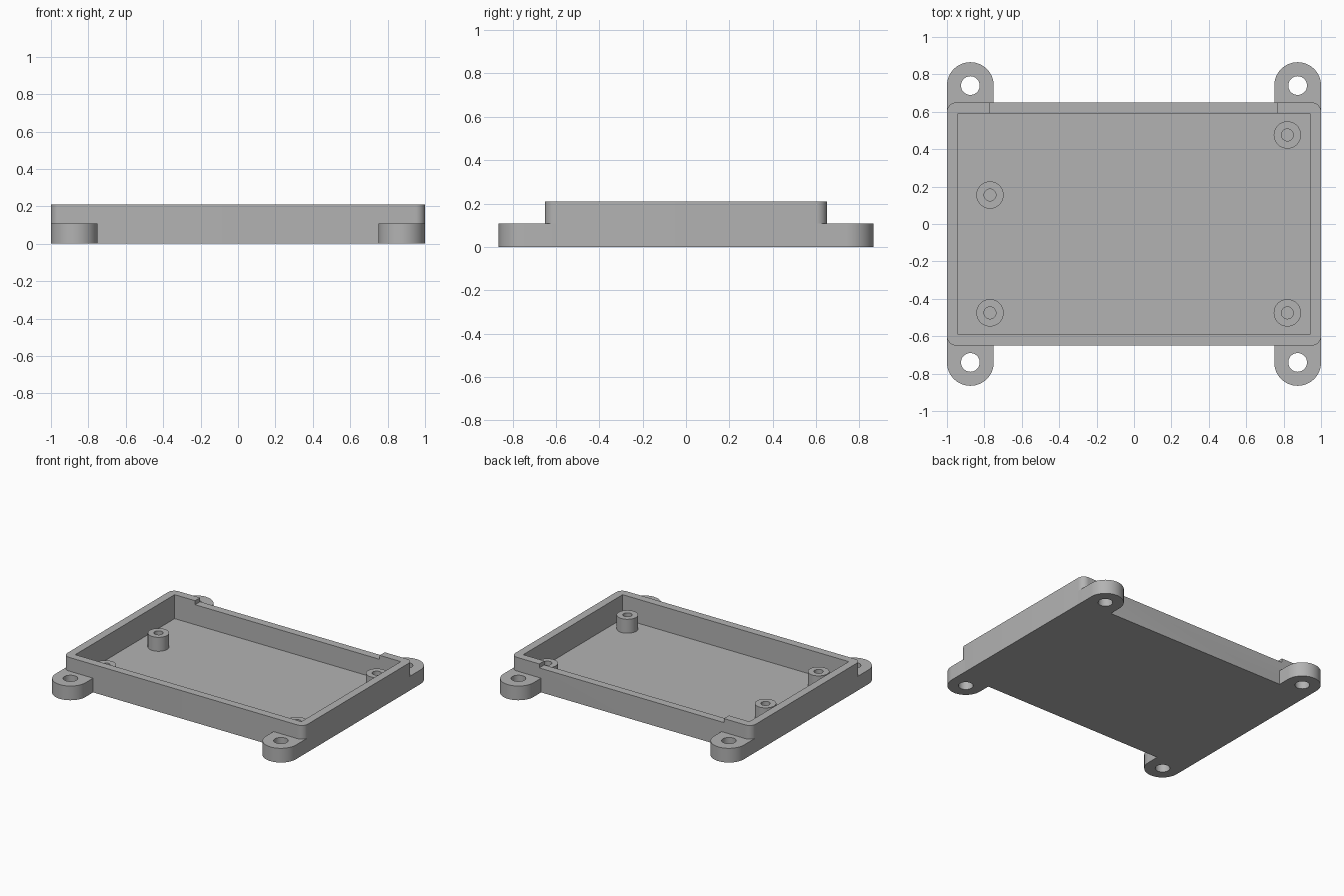
import bpy
import bmesh
from math import cos, sin, pi, radians

if "Cube" in bpy.data.objects:
    bpy.data.objects.remove(bpy.data.objects["Cube"])

grey = bpy.data.materials.new("plain_grey")
grey.use_nodes = True
colour = (0.45, 0.45, 0.45, 1)
grey.diffuse_color = colour
grey.node_tree.nodes["Principled BSDF"].inputs["Base Color"].default_value = colour

HALF_X, HALF_Y, HEIGHT = 1.0, 0.65, 0.21
WALL, FLOOR = 0.06, 0.03
TAB_R, TAB_Y, TAB_TOP = 0.125, 0.74, 0.107
BOSS_TOP = 0.135


def arc(cx, cy, r, start, end, steps):
    return [(cx + r * cos(start + (end - start) * i / steps),
             cy + r * sin(start + (end - start) * i / steps)) for i in range(steps + 1)]


def circle(cx, cy, r, steps=48):
    return arc(cx, cy, r, 0, 2 * pi, steps)[:-1]


def rectangle(x0, x1, y0, y1):
    return [(x0, y0), (x1, y0), (x1, y1), (x0, y1)]


def rounded_rectangle(hx, hy, r):
    points = []
    for i, (sx, sy) in enumerate([(1, 1), (-1, 1), (-1, -1), (1, -1)]):
        points += arc(sx * (hx - r), sy * (hy - r), r, i * pi / 2, (i + 1) * pi / 2, 10)
    return points


def prism(name, outline, z0, z1):
    """Solid made by raising a flat outline from z0 to z1."""
    bm = bmesh.new()
    base = bm.faces.new([bm.verts.new((x, y, z0)) for x, y in outline])
    raised = bmesh.ops.extrude_face_region(bm, geom=[base])["geom"]
    bmesh.ops.translate(bm, vec=(0, 0, z1 - z0),
                        verts=[v for v in raised if isinstance(v, bmesh.types.BMVert)])
    bmesh.ops.recalc_face_normals(bm, faces=bm.faces)
    mesh = bpy.data.meshes.new(name)
    bm.to_mesh(mesh)
    bm.free()
    mesh.materials.append(grey)
    obj = bpy.data.objects.new(name, mesh)
    bpy.context.collection.objects.link(obj)
    return obj


def cut(obj, outline, z0, z1):
    """Remove a prism from a part and discard the cutter."""
    cutter = prism("cutter", outline, z0, z1)
    cutter.hide_render = True
    mod = obj.modifiers.new("cut", "BOOLEAN")
    mod.operation, mod.solver, mod.object = "DIFFERENCE", "EXACT", cutter
    bpy.context.view_layer.objects.active = obj
    bpy.ops.object.modifier_apply(modifier=mod.name)
    bpy.data.objects.remove(cutter)


parts = []

# Open tray with a shallow notch along the back rim
tray = prism("tray", rounded_rectangle(HALF_X, HALF_Y, 0.05), 0, HEIGHT)
inner_x, inner_y = HALF_X - WALL, HALF_Y - WALL
cut(tray, rectangle(-inner_x, inner_x, -inner_y, inner_y), FLOOR, 0.4)
cut(tray, rectangle(-0.77, 0.765, inner_y - 0.05, 0.8), HEIGHT - 0.03, 0.4)
parts.append(tray)

# Rounded mounting tabs at the four corners
for sy, end in ((-1, "front"), (1, "back")):
    for sx, side in ((-1, "right"), (1, "left")):
        cx, cy = sx * (HALF_X - TAB_R), sy * TAB_Y
        root = sy * 0.6
        outline = arc(cx, cy, TAB_R, 0, sy * pi, 32) + [(cx - TAB_R, root), (cx + TAB_R, root)]
        tab = prism(f"{end}_{side}_mounting_tab", outline, 0, TAB_TOP)
        cut(tab, circle(cx, cy, 0.05), -0.1, 0.3)
        parts.append(tab)

# Hollow screw posts on the floor
for i, (x, y) in enumerate([(-0.77, -0.475), (-0.77, 0.155), (0.82, -0.475), (0.82, 0.476)]):
    post = prism(f"screw_post_{i + 1}", circle(x, y, 0.073), FLOOR - 0.01, BOSS_TOP)
    cut(post, circle(x, y, 0.032, 32), FLOOR, 0.3)
    parts.append(post)

# Smooth the round sides and keep the edges sharp
bpy.ops.object.select_all(action="DESELECT")
for part in parts:
    part.select_set(True)
bpy.context.view_layer.objects.active = tray
bpy.ops.object.shade_smooth_by_angle(angle=radians(30))
